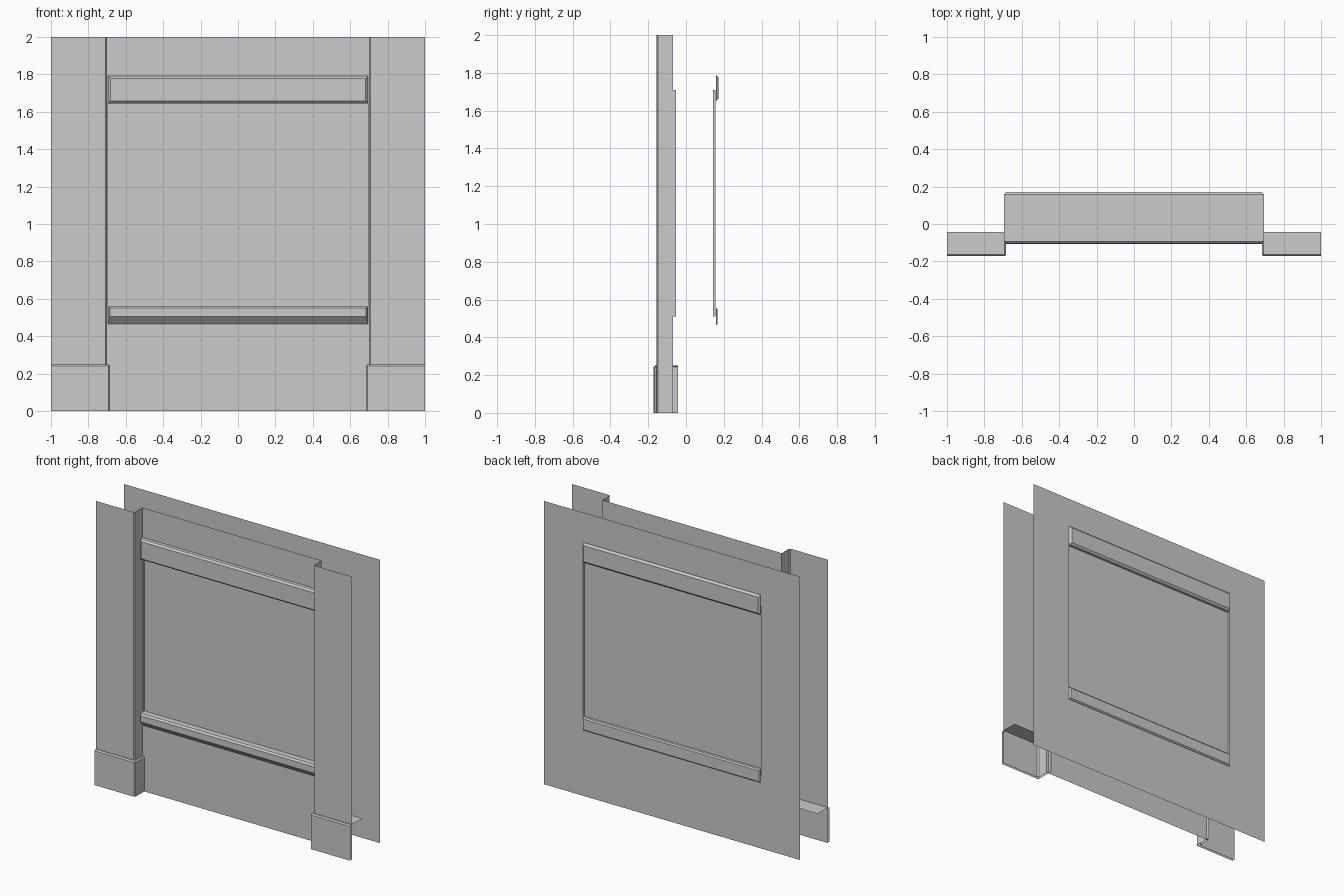
import bpy, bmesh

if "Cube" in bpy.data.objects:
    bpy.data.objects.remove(bpy.data.objects["Cube"])

def finish(name, bm, facing=None):
    """Turn a bmesh into an object; facing = wanted y sign of the last face."""
    bmesh.ops.recalc_face_normals(bm, faces=bm.faces[:])
    bm.faces.ensure_lookup_table()
    if facing and bm.faces[-1].normal.y * facing < 0:
        bmesh.ops.reverse_faces(bm, faces=bm.faces[:])
    me = bpy.data.meshes.new(name)
    bm.to_mesh(me)
    bm.free()
    ob = bpy.data.objects.new(name, me)
    bpy.context.collection.objects.link(ob)
    return ob

def loft(name, rings, facing, open_ends=False):
    """Join rectangular rings (half width, z0, z1, y low, y high) and cap the last.
    open_ends leaves out the end faces between the first two rings."""
    bm = bmesh.new()
    loops = [[bm.verts.new(c) for c in ((-h, y0, z0), (h, y0, z0), (h, y1, z1), (-h, y1, z1))]
             for h, z0, z1, y0, y1 in rings]
    for i, (a, b) in enumerate(zip(loops, loops[1:])):
        for k in range(4):
            if open_ends and i == 0 and k % 2:
                continue
            n = (k + 1) % 4
            bm.faces.new((a[k], a[n], b[n], b[k]))
    bm.faces.new(loops[-1])
    return finish(name, bm, facing)

def mirror_x(ob):
    m = ob.modifiers.new("mirror", 'MIRROR')
    m.use_axis[0] = True

W = 0.695  # half width of recess and rails

# Wall sheets, each with a shallow recessed panel
def wall(name, half, y, y_in, facing):
    loft(name, [(half, 0, 2, y, y), (W, 0.51, 1.71, y, y),
                (W, 0.51, 1.71, y_in, y_in)], facing)

wall("front_wall", 0.70, -0.068, -0.052, -1)
wall("back_wall", 1.0, 0.156, 0.142, 1)

# Rails: bevelled strips whose top and bottom run into the wall
def rail(name, z0, z1, y_in, y_out, bevel, facing):
    ys = y_out - facing * bevel
    loft(name, [(W, z0, z1, y_in, y_in), (W, z0, z1, ys, ys),
                (W - bevel, z0 + bevel, z1 - bevel, y_out, y_out)], facing, True)

rail("front_top_rail", 1.645, 1.79, 0.097, -0.105, 0.012, -1)
rail("back_top_rail", 1.65, 1.79, -0.013, 0.172, 0.013, 1)
rail("back_bottom_rail", 0.465, 0.557, -0.013, 0.167, 0.008, 1)

# Front bottom rail has a sloping underside
loft("front_bottom_rail", [(W, 0.465, 0.56, 0.097, 0.097),
                           (W, 0.465, 0.56, -0.07, -0.094),
                           (W - 0.01, 0.505, 0.55, -0.107, -0.107)], -1, True)

# Pillars: front face, small corner bevel and inner return
bm = bmesh.new()
prof = [(0.70, -0.068), (0.70, -0.147), (0.708, -0.156), (1.0, -0.156)]
cols = [[bm.verts.new((x, y, z)) for z in (0, 2)] for x, y in prof]
for a, b in zip(cols, cols[1:]):
    bm.faces.new((a[0], b[0], b[1], a[1]))
mirror_x(finish("pillar", bm, -1))

# Pillar bases: front, inner side and top, with bevelled edges
bm = bmesh.new()
bmesh.ops.create_cube(bm, size=1)
for v in bm.verts:
    v.co.x = 0.684 if v.co.x < 0 else 1.0
    v.co.y = -0.172 if v.co.y < 0 else -0.043
    v.co.z = 0.0 if v.co.z < 0 else 0.25
gone = [f for f in bm.faces if f.normal.x > 0.5 or f.normal.y > 0.5 or f.normal.z < -0.5]
bmesh.ops.delete(bm, geom=gone, context='FACES')
edges = [e for e in bm.edges if len(e.link_faces) == 2]
bmesh.ops.bevel(bm, geom=edges, offset=0.008, segments=1, affect='EDGES', profile=0.5)
base = finish("pillar_base", bm)
if sum(p.normal.y for p in base.data.polygons) > 0:
    base.data.flip_normals()
mirror_x(base)
